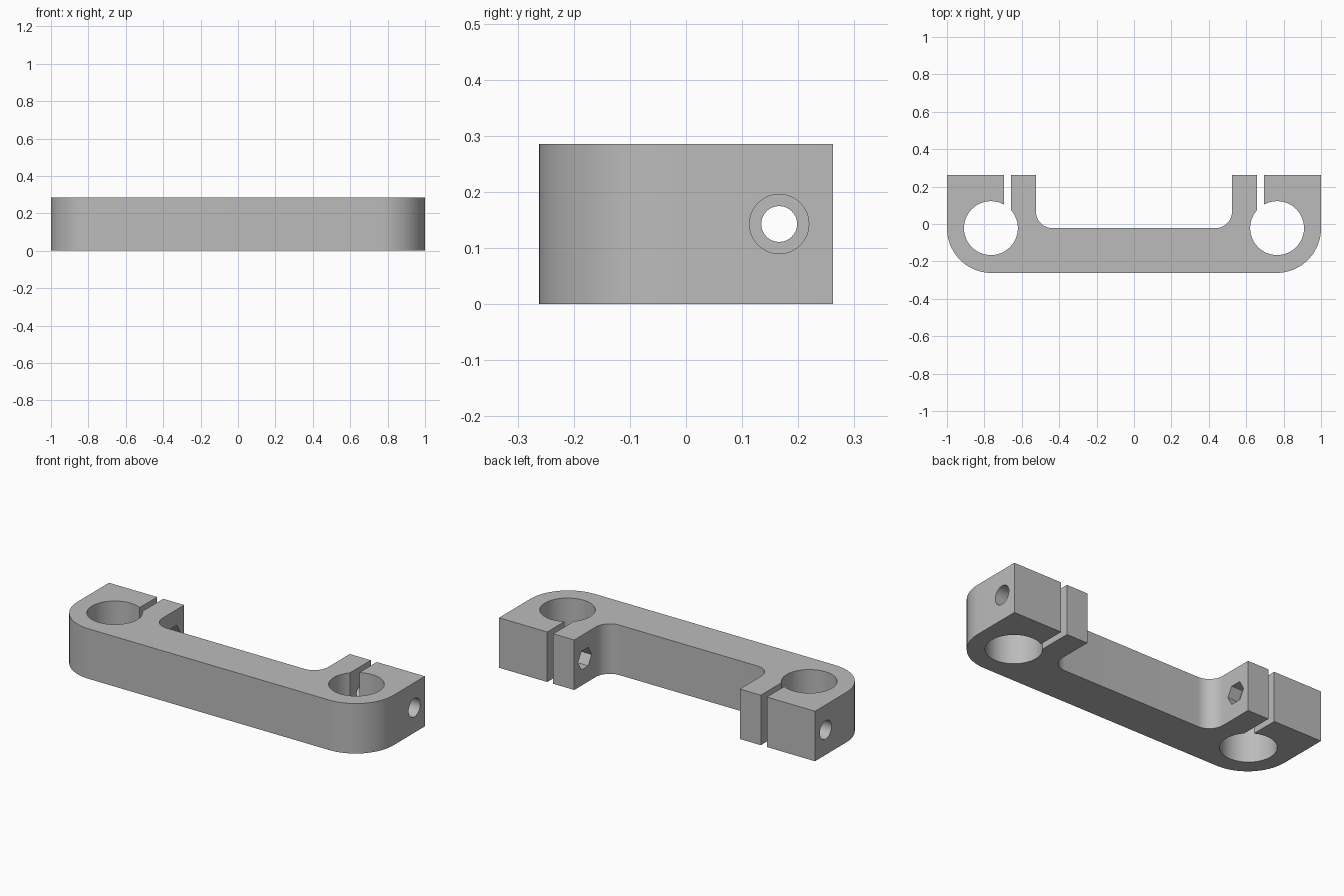
import bpy, bmesh, math
from math import radians, cos, sin, asin, sqrt

cube = bpy.data.objects.get("Cube")
if cube:
    bpy.data.objects.remove(cube, do_unlink=True)

HEIGHT = 0.286
BACK, FRONT = 0.262, -0.262
BORE_X, BORE_Y, BORE_R = 0.765, -0.022, 0.144
CORNER_R = 0.24
SLOT_IN, SLOT_OUT = 0.657, 0.695
ARM_X, FILLET_R = 0.524, 0.088
BOLT_Y, BOLT_Z = 0.166, 0.143

grey = bpy.data.materials.new("plain grey")
grey.use_nodes = True
colour = (0.5, 0.5, 0.5, 1)
grey.diffuse_color = colour
grey.node_tree.nodes["Principled BSDF"].inputs["Base Color"].default_value = colour


def arc(cx, cy, r, start, end, steps):
    """Points along an arc, angles in degrees."""
    angles = [radians(start + (end - start) * i / steps) for i in range(steps + 1)]
    return [(cx + r * cos(a), cy + r * sin(a)) for a in angles]


def bore_angle(x):
    """Angle at which a slot wall meets the bore."""
    dx = x - BORE_X
    return math.degrees(math.atan2(sqrt(BORE_R ** 2 - dx ** 2), dx))


# Left half of the outline, from the front corner round to the inner fillet
half = arc(1 - CORNER_R, FRONT + CORNER_R, CORNER_R, -90, 0, 20)
half += [(1, BACK), (SLOT_OUT, BACK)]
half += arc(BORE_X, BORE_Y, BORE_R, bore_angle(SLOT_OUT), bore_angle(SLOT_IN) - 360, 64)
half += [(SLOT_IN, BACK), (ARM_X, BACK)]
half += arc(ARM_X - FILLET_R, BORE_Y + FILLET_R, FILLET_R, 0, -90, 16)
outline = half + [(-x, y) for x, y in reversed(half)]

# Bracket body, extruded from the outline
bm = bmesh.new()
base = bm.faces.new([bm.verts.new((x, y, 0)) for x, y in outline])
top = bmesh.ops.extrude_face_region(bm, geom=[base])["geom"]
bmesh.ops.translate(bm, vec=(0, 0, HEIGHT),
                    verts=[v for v in top if isinstance(v, bmesh.types.BMVert)])
bmesh.ops.recalc_face_normals(bm, faces=bm.faces)
mesh = bpy.data.meshes.new("clamp_bracket")
bm.to_mesh(mesh)
bm.free()
body = bpy.data.objects.new("clamp_bracket", mesh)
bpy.context.collection.objects.link(body)
mesh.materials.append(grey)
bpy.context.view_layer.objects.active = body
body.select_set(True)


def cut_along_x(name, x0, x1, radius, sides):
    """Cut a prism lying along x through the bolt centre line."""
    bm = bmesh.new()
    ring = arc(BOLT_Y, BOLT_Z, radius, 0, 360, sides)[:-1]
    a = [bm.verts.new((x0, y, z)) for y, z in ring]
    b = [bm.verts.new((x1, y, z)) for y, z in ring]
    bm.faces.new(a)
    bm.faces.new(b)
    for i in range(sides):
        j = (i + 1) % sides
        bm.faces.new((a[i], a[j], b[j], b[i]))
    bmesh.ops.recalc_face_normals(bm, faces=bm.faces)
    data = bpy.data.meshes.new(name)
    bm.to_mesh(data)
    bm.free()
    data.materials.append(grey)
    cutter = bpy.data.objects.new(name, data)
    bpy.context.collection.objects.link(cutter)
    cutter.hide_render = True
    mod = body.modifiers.new(name, "BOOLEAN")
    mod.operation, mod.solver, mod.object = "DIFFERENCE", "EXACT", cutter
    bpy.ops.object.modifier_apply(modifier=mod.name)
    bpy.data.objects.remove(cutter, do_unlink=True)


# Bolt hole, bolt head recess and hexagonal nut pocket in each clamp
for side in (1, -1):
    cut_along_x("bolt_hole", side * 0.48, side * 1.05, 0.032, 32)
    cut_along_x("head_recess", side * 0.85, side * 1.05, 0.053, 40)
    cut_along_x("nut_pocket", side * 0.48, side * (ARM_X + 0.07), 0.061, 6)

bpy.ops.object.shade_smooth_by_angle(angle=radians(30))
